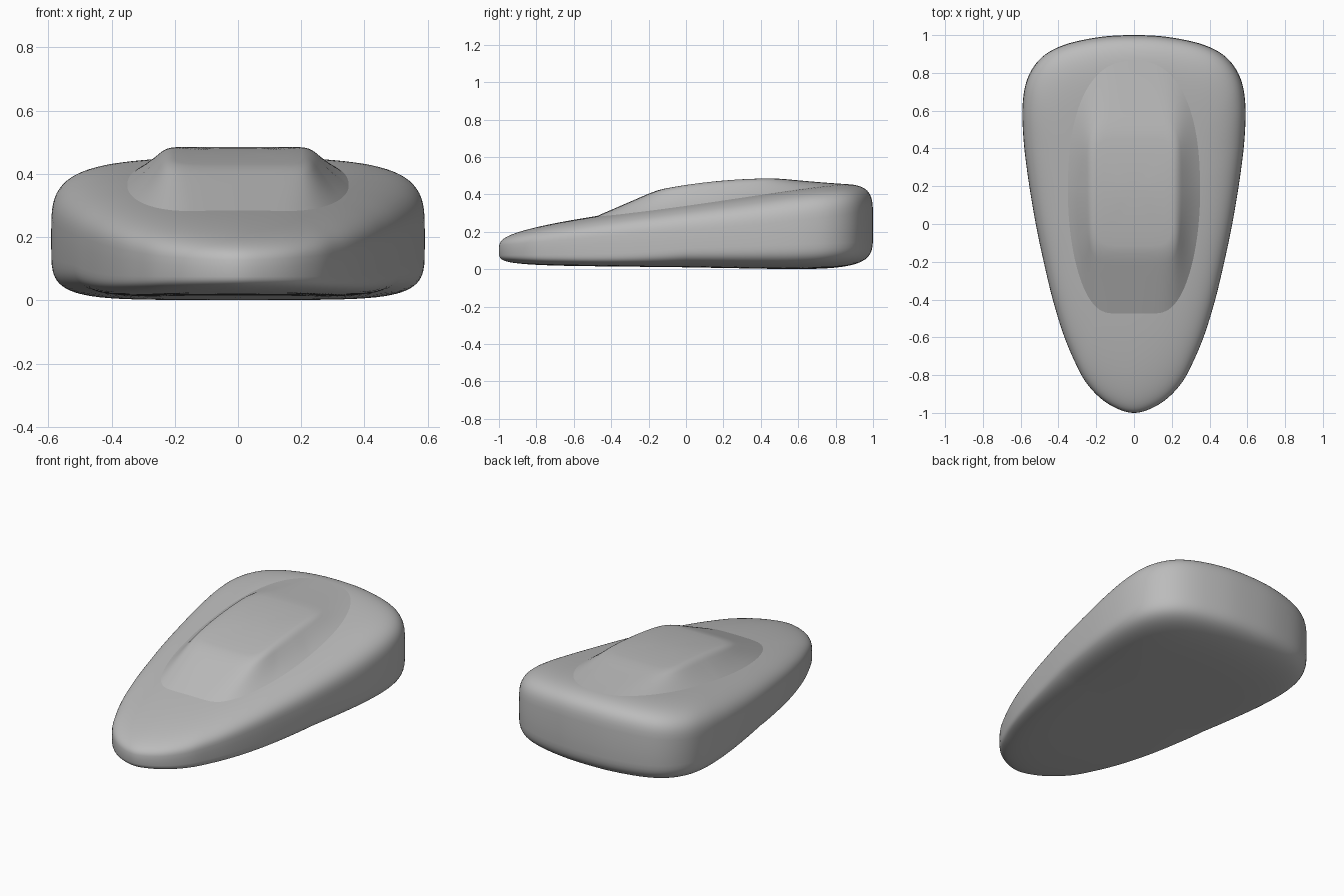
import bpy, bmesh, math
from math import sin, cos, pi
from mathutils import Vector
from mathutils.bvhtree import BVHTree

cube = bpy.data.objects.get("Cube")
if cube:
    bpy.data.objects.remove(cube)

grey = bpy.data.materials.new("plain grey")
grey.use_nodes = True
grey.diffuse_color = (0.5, 0.5, 0.5, 1)
grey.node_tree.nodes["Principled BSDF"].inputs["Base Color"].default_value = (0.5, 0.5, 0.5, 1)


def power(v, n):
    """Signed power used by the superellipse curves."""
    return math.copysign(abs(v) ** (2 / n), v)


def spline(points, steps):
    """Smooth curve through points, with mirrored ends across x = 0."""
    mirror = lambda p: Vector((-p.x, p.y))
    pts = [mirror(points[1])] + points + [mirror(points[-2])]
    out = []
    for a, b, c, d in zip(pts, pts[1:], pts[2:], pts[3:]):
        for i in range(steps):
            t = i / steps
            out.append(0.5 * (2 * b + (c - a) * t + (2 * a - 5 * b + 4 * c - d) * t ** 2
                              + (3 * b - a - 3 * c + d) * t ** 3))
    return out + [points[-1]]


def loft(rings, start=None, end=None):
    """Skin closed rings with quads and close either end with a fan."""
    bm = bmesh.new()
    loops = [[bm.verts.new(p) for p in ring] for ring in rings]
    count = len(loops[0])
    for lower, upper in zip(loops, loops[1:]):
        for i in range(count):
            j = (i + 1) % count
            bm.faces.new((lower[i], lower[j], upper[j], upper[i]))
    for tip, loop in ((start, loops[0]), (end, loops[-1])):
        if tip is not None:
            centre = bm.verts.new(tip)
            for i in range(count):
                bm.faces.new((loop[i], loop[(i + 1) % count], centre))
    bmesh.ops.recalc_face_normals(bm, faces=bm.faces)
    return bm


def make_object(name, bm, angle):
    mesh = bpy.data.meshes.new(name)
    bm.to_mesh(mesh)
    obj = bpy.data.objects.new(name, mesh)
    bpy.context.collection.objects.link(obj)
    mesh.materials.append(grey)
    bpy.ops.object.select_all(action="DESELECT")
    obj.select_set(True)
    bpy.context.view_layer.objects.active = obj
    bpy.ops.object.shade_smooth_by_angle(angle=angle)


# Hull: teardrop plan with a sloping deck and rounded edges
plan = [Vector(p) for p in (
    (0, -1), (0.09, -0.977), (0.18, -0.92), (0.26, -0.83), (0.32, -0.715), (0.375, -0.58),
    (0.43, -0.4), (0.478, -0.2), (0.52, 0), (0.56, 0.24), (0.585, 0.45), (0.589, 0.64),
    (0.56, 0.78), (0.485, 0.885), (0.365, 0.95), (0.18, 0.99), (0, 1))]
half = spline(plan, 6)
outline = half + [Vector((-p.x, p.y)) for p in half[-2:0:-1]]


def deck(y):
    return 0.35 + 0.13 * y + 0.08 * max(0, y - 0.3) ** 2


def keel(y):
    return 0.01 - 0.015 * y - 0.01 * y * y


def waist(y):
    return 0.165 + 0.06 * y


def hull_ring(phi):
    ring = []
    for p in outline:
        c = p.y / p.length
        nose, tail = max(0, -c), max(0, c)
        if phi > 0:
            n, limit = 3.7 + 1.3 * tail ** 4 - 0.3 * nose ** 8, deck
        else:
            n, limit = 5 + 3 * nose * (1 - nose ** 8), keel
        x, y = p * power(cos(phi), n)
        mid = waist(y)
        ring.append((x, y, mid + (limit(y) - mid) * power(abs(sin(phi)), n)))
    return ring


steps = 48
hull = loft([hull_ring(pi * (i / steps - 0.5)) for i in range(1, steps)],
            (0, 0, keel(0)), (0, 0, deck(0)))
tree = BVHTree.FromBMesh(hull)
make_object("hull", hull, math.radians(60))


# Canopy: blunt windscreen, raised roof and tapering tail
def roof_height(y):
    return 0.45 + 0.15 * y - 0.16 * y * y


def surface(x, y):
    return tree.ray_cast(Vector((x, y, 2)), Vector((0, 0, -1)))[0]


base, roof, inner = [], [], []
centre_y, count = 0.17, 160
for i in range(count):
    quarter, u = divmod(4 * i / count, 1)
    front = quarter >= 2
    k = 2.2 if front else 1.4
    a = (quarter + u ** k / (u ** k + (1 - u) ** k)) * pi / 2
    n = 6 if front else 2.4
    s = power(sin(a), n)
    taper = 1 - 0.33 * s * s if front else 1
    base.append(surface(0.35 * taper * power(cos(a), n),
                        centre_y + s * (0.645 if front else 0.695)))
    for ring, scale in ((roof, 1), (inner, 0.8)):
        x = 0.23 * scale * power(cos(a), 6)
        y = centre_y + 0.325 * scale * power(sin(a), 6)
        ring.append(Vector((x, y, roof_height(y))))


def flank(b, r, t):
    """Point up the canopy side, hollowed near the deck except at the front."""
    p = b.lerp(r, t)
    if b.y > -0.4:
        p.z -= 0.22 * (r.z - b.z) * t * (1 - t) * min(1, (b.y + 0.4) / 0.3)
    return p


rings = [[p - Vector((0, 0, 0.02)) for p in base], base]
rings += [[flank(b, r, t) for b, r in zip(base, roof)] for t in (0.12, 0.25, 0.4, 0.6)]
for i in range(7):
    t = i / 6
    rings.append([flank(b, r, 0.8).lerp(r, t).lerp(r.lerp(c, 0.6 * t), t)
                  for b, r, c in zip(base, roof, inner)])
for scale in (0.7, 0.35):
    ring = []
    for p in roof:
        y = centre_y + (p.y - centre_y) * scale
        ring.append(Vector((p.x * scale, y, roof_height(y))))
    rings.append(ring)
make_object("canopy", loft(rings, end=(0, centre_y, roof_height(centre_y))), math.radians(50))
